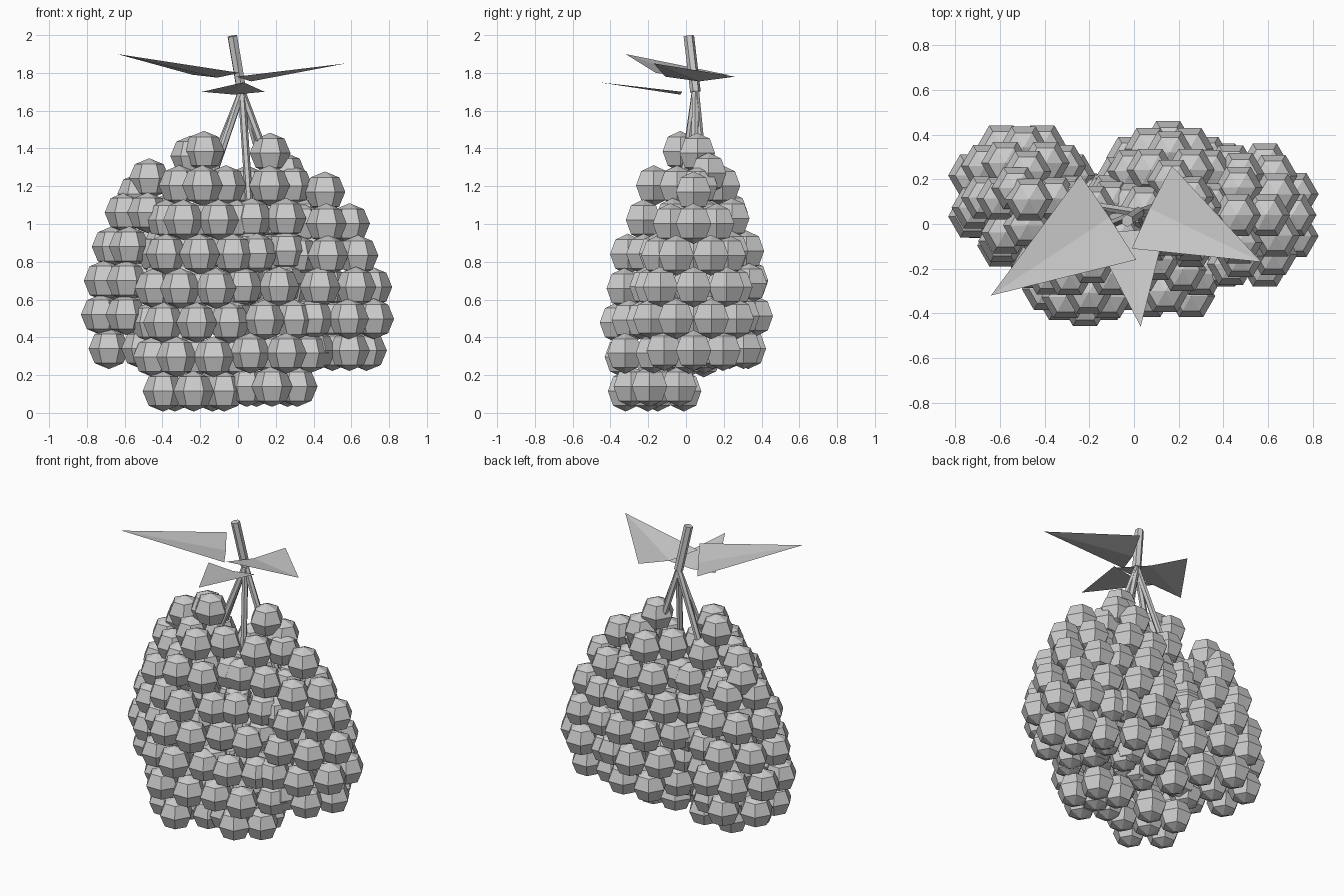
import bpy, bmesh, math
from mathutils import Vector, Matrix

if "Cube" in bpy.data.objects:
    bpy.data.objects.remove(bpy.data.objects["Cube"])


def make_object(name, bm):
    mesh = bpy.data.meshes.new(name)
    bm.to_mesh(mesh)
    bm.free()
    obj = bpy.data.objects.new(name, mesh)
    bpy.context.collection.objects.link(obj)
    return obj


def add_rod(bm, start, end, radius):
    a, b = Vector(start), Vector(end)
    turn = (b - a).to_track_quat('Z', 'Y').to_matrix().to_4x4()
    bmesh.ops.create_cone(bm, cap_ends=True, segments=6, radius1=radius, radius2=radius,
                          depth=(b - a).length,
                          matrix=Matrix.Translation((a + b) / 2) @ turn)


def add_berry(bm, place):
    # Six-sided berry with corners pointing along x
    bmesh.ops.create_uvsphere(bm, u_segments=6, v_segments=4, radius=0.108,
                              matrix=Matrix.Translation(place) @ Matrix.Rotation(math.pi / 2, 4, 'Z'))


# Fruit clusters: stacked, staggered rings of berries
RADII = (0.0, 0.12, 0.18, 0.22, 0.24, 0.24, 0.22, 0.17)


def fruit_cluster(name, top, bottom, rows, phase, scale, last_ring, shoulder=None):
    bm = bmesh.new()
    top, bottom = Vector(top), Vector(bottom)
    for row in range(rows):
        centre = top.lerp(bottom, row / (rows - 1))
        ring = last_ring if row == rows - 1 else RADII[row] * scale
        count = max(1, round(2 * math.pi * ring / 0.195))
        for i in range(count):
            a = phase + 2 * math.pi * (i + 0.5 * (row % 2 == 0)) / count
            add_berry(bm, centre + Vector((math.cos(a), math.sin(a), 0)) * ring)
        # Core berry closes the middle of wide rings
        if ring > 0.13:
            add_berry(bm, centre)
    # Extra berry tucked beside the peak
    if shoulder:
        add_berry(bm, Vector(shoulder))
    make_object(name, bm)


H = math.pi / 2
fruit_cluster("front_left_fruit_cluster", (-0.18, -0.03, 1.385), (-0.235, -0.15, 0.115), 8, -H, 1.03, 0.17,
              (-0.25, 0.03, 1.36))
fruit_cluster("left_fruit_cluster", (-0.47, 0.11, 1.24), (-0.51, 0.13, 0.34), 6, H, 1.0, 0.2,
              (-0.53, 0.16, 1.16))
fruit_cluster("right_fruit_cluster", (0.46, 0.04, 1.17), (0.50, 0.04, 0.33), 6, 0, 1.02, 0.18)
fruit_cluster("back_fruit_cluster", (0.17, 0.06, 1.375), (0.15, 0.14, 0.34), 7, H, 1.0, 0.19,
              (0.25, 0.12, 1.27))
fruit_cluster("front_right_fruit_cluster", (0.08, -0.02, 1.02), (0.18, -0.15, 0.14), 6, -H, 0.92, 0.14)

# Main stem
joint = (0.02, 0.05, 1.70)
bm = bmesh.new()
add_rod(bm, joint, (-0.03, 0.015, 1.995), 0.028)
make_object("main_stem", bm)

# Branch stems running steeply down into the clusters
bm = bmesh.new()
for end in ((-0.30, 0.10, 0.90), (0.30, 0.04, 0.95), (-0.15, -0.02, 1.20),
            (0.16, 0.10, 1.20), (0.06, -0.03, 1.10)):
    add_rod(bm, joint, end, 0.02)
make_object("branch_stems", bm)


# Leaves: tip, two wide corners and a sunken midrib base
def leaf(name, tip, side_a, side_b, rib):
    bm = bmesh.new()
    t, a, b, r = [bm.verts.new(p) for p in (tip, side_a, side_b, rib)]
    bm.faces.new((t, r, a))
    bm.faces.new((t, b, r))
    make_object(name, bm)


leaf("left_leaf", (-0.64, -0.32, 1.90), (-0.24, 0.22, 1.79), (0.01, -0.16, 1.80), (-0.11, 0.03, 1.775))
leaf("right_leaf", (0.57, -0.17, 1.85), (0.17, 0.26, 1.78), (-0.01, -0.11, 1.78), (0.07, 0.07, 1.755))
leaf("front_leaf", (0.03, -0.46, 1.75), (-0.19, -0.04, 1.70), (0.14, -0.02, 1.70), (-0.02, -0.03, 1.685))
